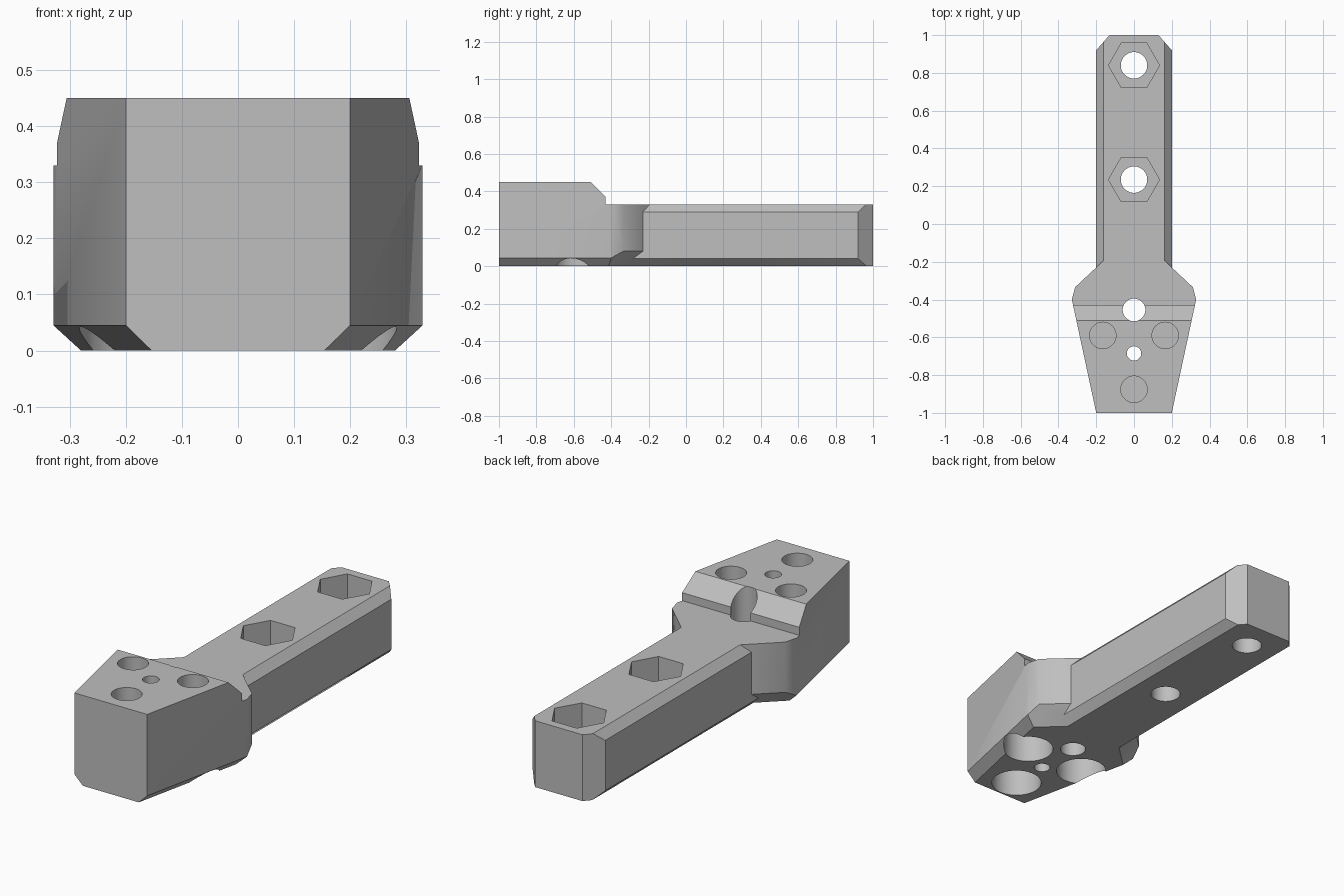
import bpy, bmesh, math
from mathutils import Vector

if "Cube" in bpy.data.objects:
    bpy.data.objects.remove(bpy.data.objects["Cube"], do_unlink=True)

TOP, HEAD_TOP = 0.33, 0.45

grey = bpy.data.materials.new("plain grey")
grey.use_nodes = True
grey.diffuse_color = (0.52, 0.52, 0.52, 1)
grey.node_tree.nodes["Principled BSDF"].inputs["Base Color"].default_value = grey.diffuse_color


def mirrored(half):
    """Closed outline from its right half."""
    return half + [(-x, y) for x, y in reversed(half)]


def prism(name, points, depth, planes=()):
    """Extrude a 3D outline along depth, then trim by (point, normal) planes."""
    bm = bmesh.new()
    face = bm.faces.new([bm.verts.new(p) for p in points])
    ext = bmesh.ops.extrude_face_region(bm, geom=[face])
    verts = [g for g in ext["geom"] if isinstance(g, bmesh.types.BMVert)]
    bmesh.ops.translate(bm, verts=verts, vec=depth)
    for co, no in planes:
        for side in (1, -1):
            cut = bmesh.ops.bisect_plane(
                bm, geom=bm.verts[:] + bm.edges[:] + bm.faces[:],
                plane_co=(co[0] * side, co[1], co[2]),
                plane_no=(no[0] * side, no[1], no[2]), clear_outer=True)
            edges = [g for g in cut["geom_cut"] if isinstance(g, bmesh.types.BMEdge)]
            bmesh.ops.holes_fill(bm, edges=edges, sides=0)
    bmesh.ops.recalc_face_normals(bm, faces=bm.faces)
    mesh = bpy.data.meshes.new(name)
    bm.to_mesh(mesh)
    bm.free()
    mesh.materials.append(grey)
    ob = bpy.data.objects.new(name, mesh)
    bpy.context.collection.objects.link(ob)
    return ob


def bore(x, y, radius, low, high, sides=48):
    """Upright cutter; six sides gives a nut pocket."""
    ring = [(x + radius * math.cos(math.tau * i / sides),
             y + radius * math.sin(math.tau * i / sides), low) for i in range(sides)]
    return prism("cutter", ring, (0, 0, high - low))


def combine(target, tool, operation):
    mod = target.modifiers.new("combine", "BOOLEAN")
    mod.operation, mod.solver, mod.object = operation, "EXACT", tool
    bpy.context.view_layer.objects.active = target
    bpy.ops.object.modifier_apply(modifier=mod.name)
    bpy.data.objects.remove(tool, do_unlink=True)


def lower_chamfer(a, b, height):
    """45 degree plane under the outline edge from a to b."""
    d = (Vector(b) - Vector(a)).normalized()
    return (a[0], a[1], height), (d.y, -d.x, -1)


# Head: tapered block with shoulders running into the arm
front, widest, shoulder, neck = (0.2, -1), (0.329, -0.4), (0.312, -0.335), (0.2, -0.23)
inner = (0.14, -0.173)
outline = mirrored([front, widest, shoulder, neck, inner])
body = prism("mount_body", [(x, y, 0) for x, y in outline], (0, 0, HEAD_TOP),
             [lower_chamfer(front, widest, 0.045), lower_chamfer(shoulder, neck, 0.08)])

# Step with a sloped edge behind the raised head
step = [(-0.43, TOP), (-0.43, 0.37), (-0.51, HEAD_TOP), (-0.56, 0.5), (0.2, 0.5), (0.2, TOP)]
combine(body, prism("cutter", [(-1, y, z) for y, z in step], (2, 0, 0)), "DIFFERENCE")

# Arm: chamfered bar with clipped end corners
section = mirrored([(0.16, 0), (0.2, 0.04), (0.2, 0.29), (0.162, TOP)])
arm = prism("arm", [(x, -0.6, z) for x, z in section], (0, 1.6, 0),
            [((0.2, 0.92, 0), (0.08, 0.07, 0))])
combine(body, arm, "UNION")

# Nut pockets and bolt holes along the arm
for y in (0.84, 0.235):
    combine(body, bore(0, y, 0.135, 0.17, 0.6, 6), "DIFFERENCE")
    combine(body, bore(0, y, 0.07, -0.1, 0.6), "DIFFERENCE")

# Through holes in the head
for y, radius in ((-0.455, 0.06), (-0.685, 0.038)):
    combine(body, bore(0, y, radius, -0.1, 0.6), "DIFFERENCE")

# Three blind recesses above, wider ones below
for x, y in ((-0.165, -0.59), (0.165, -0.59), (0, -0.875)):
    combine(body, bore(x, y, 0.07, 0.32, 0.6), "DIFFERENCE")
    combine(body, bore(x, y, 0.118, -0.1, 0.2), "DIFFERENCE")

# Smooth the bores and shoulders, keep machined edges sharp
bpy.ops.object.select_all(action="DESELECT")
body.select_set(True)
bpy.context.view_layer.objects.active = body
bpy.ops.object.shade_smooth_by_angle(angle=math.radians(34))
